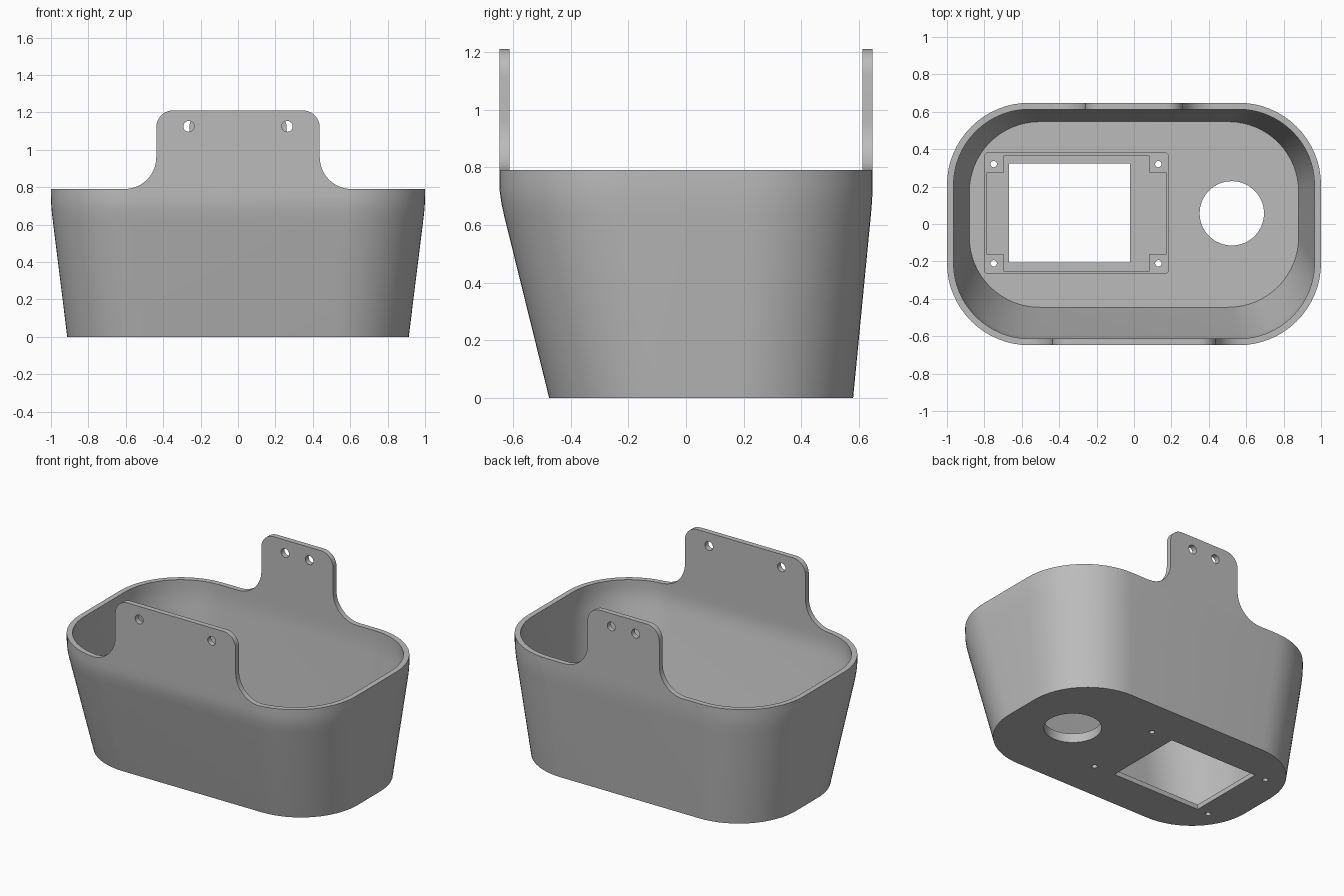
import bpy
import bmesh
from math import sin, cos, pi

cube = bpy.data.objects.get("Cube")
if cube:
    bpy.data.objects.remove(cube, do_unlink=True)

grey = bpy.data.materials.new("plain grey")
grey.use_nodes = True
COLOUR = (0.5, 0.5, 0.5, 1)
grey.diffuse_color = COLOUR
grey.node_tree.nodes["Principled BSDF"].inputs["Base Color"].default_value = COLOUR

WALL = 0.035
RIM = 0.79
FLOOR = 0.06
TOP = 1.21


def arc(cx, cy, r, start, end, n):
    return [(cx + r * cos(start + (end - start) * i / n),
             cy + r * sin(start + (end - start) * i / n)) for i in range(n + 1)]


def rounded_rect(x0, x1, y0, y1, r, n=16):
    pts = arc(x1 - r, y1 - r, r, 0, pi / 2, n)
    pts += arc(x0 + r, y1 - r, r, pi / 2, pi, n)
    pts += arc(x0 + r, y0 + r, r, pi, 1.5 * pi, n)
    return pts + arc(x1 - r, y0 + r, r, 1.5 * pi, 2 * pi, n)


def loft(name, rings):
    """Skin a list of equal-length 3D rings and cap both ends."""
    bm = bmesh.new()
    loops = [[bm.verts.new(p) for p in ring] for ring in rings]
    for a, b in zip(loops, loops[1:]):
        for i in range(len(a)):
            j = (i + 1) % len(a)
            bm.faces.new((a[i], a[j], b[j], b[i]))
    bm.faces.new(loops[0])
    bm.faces.new(loops[-1])
    bmesh.ops.recalc_face_normals(bm, faces=bm.faces)
    mesh = bpy.data.meshes.new(name)
    bm.to_mesh(mesh)
    bm.free()
    mesh.materials.append(grey)
    obj = bpy.data.objects.new(name, mesh)
    bpy.context.collection.objects.link(obj)
    return obj


def prism_z(name, outline, z0, z1):
    return loft(name, [[(x, y, z) for x, y in outline] for z in (z0, z1)])


def prism_y(name, outline, y0, y1):
    return loft(name, [[(x, y, z) for x, z in outline] for y in (y0, y1)])


def circle(cx, cy, r, n=32):
    return arc(cx, cy, r, 0, 2 * pi, n)[:-1]


def rect(x0, x1, y0, y1):
    return [(x0, y0), (x1, y0), (x1, y1), (x0, y1)]


def activate(obj):
    bpy.ops.object.select_all(action='DESELECT')
    obj.select_set(True)
    bpy.context.view_layer.objects.active = obj


def cut(obj, cutters):
    activate(obj)
    for cutter in cutters:
        mod = obj.modifiers.new("cut", 'BOOLEAN')
        mod.operation = 'DIFFERENCE'
        mod.solver = 'EXACT'
        mod.object = cutter
        bpy.ops.object.modifier_apply(modifier=mod.name)


def discard(cutters):
    for cutter in cutters:
        bpy.data.objects.remove(cutter, do_unlink=True)


def smooth(obj):
    activate(obj)
    bpy.ops.object.shade_smooth_by_angle(angle=0.5)


# Basin shell: tapered outside, rim, then back down the inside to the floor
def section(t, z, inset):
    half_x = 0.913 + 0.087 * t - inset
    y0 = -0.475 - 0.173 * t + inset
    y1 = 0.58 + 0.068 * t - inset
    return [(x, y, z) for x, y in
            rounded_rect(-half_x, half_x, y0, y1, 0.41 + 0.03 * t - inset)]


LEVELS = [(0.90, 0.63), (0.957, 0.675), (0.99, 0.715), (1, 0.75), (1, RIM)]
rings = [section(0, 0, 0)]
rings += [section(t, z, 0) for t, z in LEVELS]
rings += [section(t, z, WALL) for t, z in reversed(LEVELS)]
rings.append(section(0.03, FLOOR, WALL))
basin = loft("basin", rings)

# Floor openings: stepped pocket, window, round hole and screw holes
SCREWS = [(x, y) for x in (-0.75, 0.13) for y in (-0.21, 0.32)]
screw_cutters = [prism_z("screw_cutter", circle(x, y, 0.017, 20), -0.1, 0.2)
                 for x, y in SCREWS]
floor_cutters = [
    prism_z("ledge_cutter", rounded_rect(-0.80, 0.185, -0.265, 0.38, 0.02, 5), 0.048, 0.1),
    prism_z("pocket_cutter", rect(-0.788, 0.173, -0.25, 0.363), 0.032, 0.11),
    prism_z("window_cutter", rect(-0.667, -0.022, -0.207, 0.323), -0.1, 0.2),
    prism_z("round_cutter", circle(0.523, 0.057, 0.172, 64), -0.1, 0.2),
]
cut(basin, floor_cutters + screw_cutters)
smooth(basin)

# Square standoffs in the pocket corners
for x, y in SCREWS:
    sx = -0.788 if x < 0 else 0.083
    sy = -0.25 if y < 0 else 0.273
    standoff = prism_z("standoff", rect(sx, sx + 0.09, sy, sy + 0.09), 0.03, 0.047)
    cut(standoff, screw_cutters)
discard(floor_cutters + screw_cutters)


# Hanging tabs: rounded top corners, flared foot and two holes
def tab(name, half_width, hole_x, y0, y1):
    foot, corner = 0.17, 0.09
    half = arc(half_width + foot, RIM + foot, foot, 1.5 * pi, pi, 14)
    half += arc(half_width - corner, TOP - corner, corner, 0, pi / 2, 10)
    outline = half + [(-x, z) for x, z in reversed(half)]
    obj = prism_y(name, outline, y0, y1)
    cutters = [prism_y("hole_cutter", circle(s * hole_x, 1.125, 0.029), y0 - 0.1, y1 + 0.1)
               for s in (-1, 1)]
    cut(obj, cutters)
    discard(cutters)
    smooth(obj)


tab("front_tab", 0.437, 0.263, -0.648, -0.648 + WALL)
tab("back_tab", 0.26, 0.088, 0.648 - WALL, 0.648)
